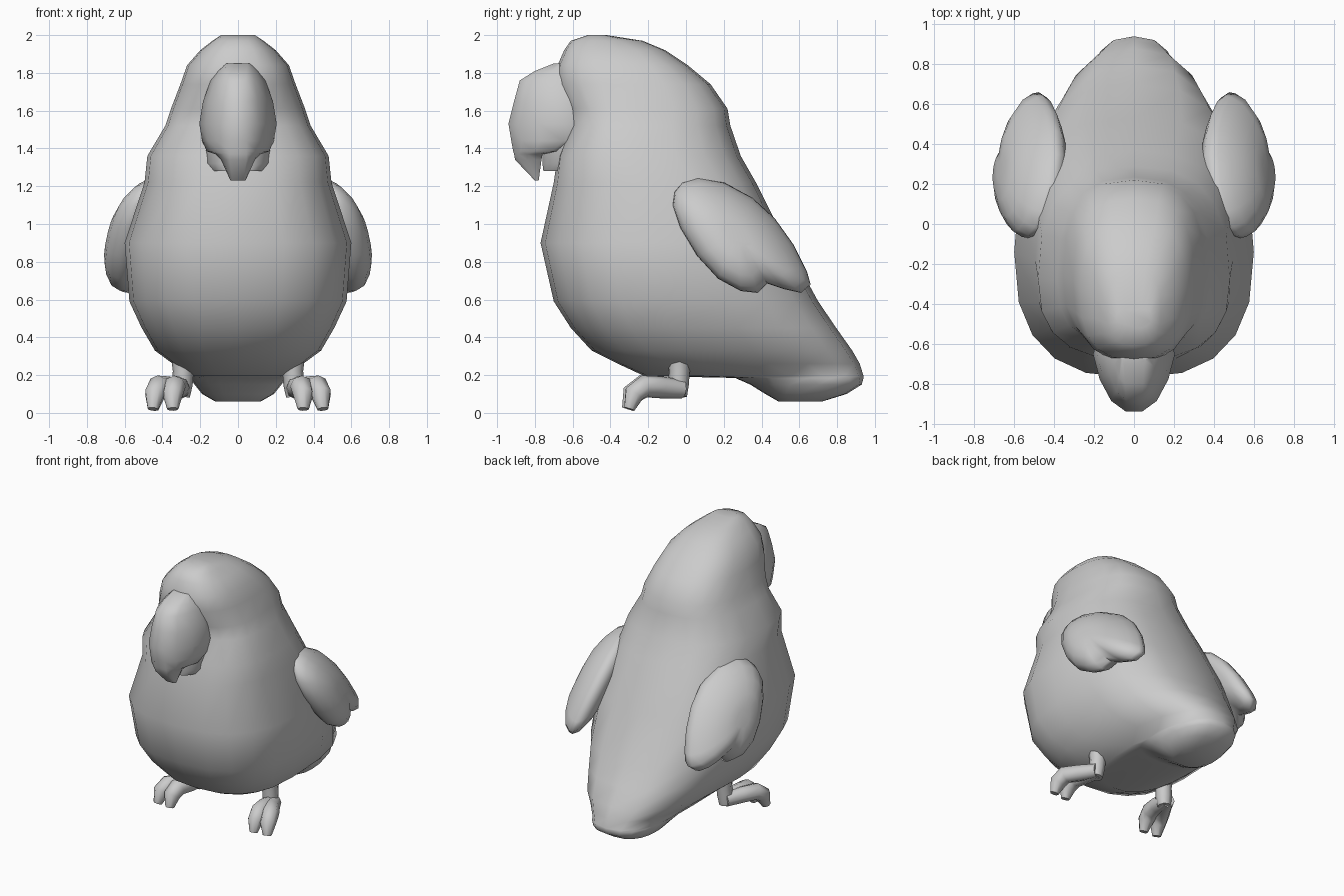
import bpy, bmesh, math


def finish(ob, angle=40):
    bpy.ops.object.select_all(action='DESELECT')
    ob.select_set(True)
    bpy.context.view_layer.objects.active = ob
    bpy.ops.object.shade_smooth_by_angle(angle=math.radians(angle))


def loft(name, rings, angle=40):
    """Skin a stack of equal-length closed rings and cap both ends."""
    bm = bmesh.new()
    vs = [[bm.verts.new(p) for p in r] for r in rings]
    n = len(vs[0])
    for a, b in zip(vs, vs[1:]):
        for i in range(n):
            j = (i + 1) % n
            bm.faces.new((a[i], a[j], b[j], b[i]))
    bm.faces.new(vs[0])
    bm.faces.new(vs[-1])
    bmesh.ops.recalc_face_normals(bm, faces=bm.faces)
    me = bpy.data.meshes.new(name)
    bm.to_mesh(me)
    bm.free()
    ob = bpy.data.objects.new(name, me)
    bpy.context.collection.objects.link(ob)
    finish(ob, angle)
    return ob


def spow(v, e):
    return math.copysign(abs(v) ** e, v)


def body_ring(z, front, back, mid, w, n=20, e=0.78):
    pts = []
    for i in range(n):
        a = 2 * math.pi * i / n
        c, s = spow(math.cos(a), e), spow(math.sin(a), e)
        pts.append((w * c, mid + s * ((back - mid) if s > 0 else (mid - front)), z))
    return pts


# Body, head and tail: level sections of (z, front y, back y, widest y, half width)
sections = [
    (0.06, 0.49, 0.72, 0.60, 0.12), (0.10, 0.42, 0.85, 0.60, 0.19),
    (0.15, 0.34, 0.93, 0.55, 0.23), (0.185, 0.26, 0.94, 0.45, 0.255),
    (0.195, -0.22, 0.94, 0.30, 0.27), (0.26, -0.36, 0.92, 0.10, 0.345),
    (0.33, -0.50, 0.88, 0.00, 0.44), (0.45, -0.61, 0.795, -0.08, 0.51),
    (0.59, -0.70, 0.70, -0.12, 0.575), (0.90, -0.77, 0.53, -0.14, 0.60),
    (1.22, -0.70, 0.37, -0.18, 0.495), (1.36, -0.68, 0.29, -0.28, 0.48),
    (1.52, -0.62, 0.235, -0.28, 0.385), (1.61, -0.63, 0.22, -0.26, 0.355),
    (1.74, -0.69, 0.13, -0.28, 0.305), (1.84, -0.68, 0.01, -0.33, 0.27),
    (1.92, -0.645, -0.11, -0.36, 0.20), (1.97, -0.61, -0.23, -0.43, 0.135),
    (2.00, -0.52, -0.42, -0.47, 0.09)]
loft("body", [body_ring(*s) for s in sections], 45)


# Beak: wedge sections with a narrow flat ridge at the front
def beak_ring(z, front, back, w, ridge):
    d = back - front
    half = [(ridge, front), (ridge + (w - ridge) * 0.45, front + d * 0.15),
            (ridge + (w - ridge) * 0.8, front + d * 0.45), (w, front + d * 0.8), (w * 0.9, back)]
    return [(x, y, z) for x, y in half] + [(-x, y, z) for x, y in reversed(half)]


loft("upper_beak", [beak_ring(*s) for s in [
    (1.85, -0.70, -0.60, 0.07, 0.05), (1.81, -0.80, -0.60, 0.11, 0.045),
    (1.76, -0.88, -0.60, 0.145, 0.04), (1.65, -0.91, -0.59, 0.185, 0.04),
    (1.53, -0.94, -0.58, 0.205, 0.04), (1.44, -0.925, -0.58, 0.19, 0.045),
    (1.385, -0.915, -0.66, 0.165, 0.045), (1.37, -0.91, -0.76, 0.12, 0.045),
    (1.34, -0.905, -0.765, 0.09, 0.045), (1.23, -0.80, -0.78, 0.04, 0.03)]])
loft("lower_beak", [beak_ring(*s) for s in [
    (1.28, -0.755, -0.60, 0.14, 0.06), (1.32, -0.76, -0.60, 0.175, 0.07),
    (1.44, -0.76, -0.60, 0.18, 0.07)]])

# Wings: notched outline (y, z) pillowed about a leaning plane
outline = [(-0.06, 1.17), (-0.02, 1.22), (0.06, 1.245), (0.2, 1.22), (0.35, 1.14),
           (0.47, 1.03), (0.57, 0.89), (0.64, 0.75), (0.66, 0.68), (0.61, 0.635), (0.52, 0.655),
           (0.43, 0.685), (0.38, 0.635), (0.29, 0.645), (0.17, 0.71), (0.06, 0.83),
           (-0.03, 0.98), (-0.07, 1.10)]
cy, cz = 0.28, 0.94
profile = [(0.3, -0.10), (0.7, -0.08), (0.93, -0.04), (1.0, 0.0), (0.985, 0.03),
           (0.9, 0.08), (0.7, 0.13), (0.45, 0.165), (0.2, 0.175)]


def wing_ring(side, k, bulge):
    pts = []
    for y, z in outline:
        y, z = cy + (y - cy) * k, cz + (z - cz) * k
        x = 0.60 - 0.30 * (y - 0.3) - 0.39 * (z - 0.64) + bulge
        pts.append((side * x, y, z))
    return pts


# Legs and toes: tapered tubes given as (x, y, z, radius)
def tube(name, pts):
    cu = bpy.data.curves.new(name, 'CURVE')
    cu.dimensions = '3D'
    cu.bevel_depth = 1.0
    cu.bevel_resolution = 2
    cu.use_fill_caps = True
    sp = cu.splines.new('POLY')
    sp.points.add(len(pts) - 1)
    for p, (x, y, z, r) in zip(sp.points, pts):
        p.co = (x, y, z, 1)
        p.radius = r
    ob = bpy.data.objects.new(name, cu)
    bpy.context.collection.objects.link(ob)
    bpy.ops.object.select_all(action='DESELECT')
    ob.select_set(True)
    bpy.context.view_layer.objects.active = ob
    bpy.ops.object.convert(target='MESH')
    finish(bpy.context.object, 50)


limbs = {
    "leg": [(0.29, -0.035, 0.30, 0.065), (0.29, -0.035, 0.22, 0.055), (0.295, -0.04, 0.15, 0.055),
            (0.30, -0.04, 0.085, 0.045)],
    "inner_toe": [(0.30, -0.02, 0.125, 0.05), (0.315, -0.13, 0.135, 0.058),
                  (0.335, -0.23, 0.14, 0.06), (0.345, -0.285, 0.10, 0.056),
                  (0.345, -0.31, 0.02, 0.03)],
    "outer_toe": [(0.31, -0.02, 0.125, 0.05), (0.365, -0.13, 0.135, 0.058),
                  (0.42, -0.22, 0.14, 0.06), (0.44, -0.275, 0.10, 0.056),
                  (0.45, -0.30, 0.02, 0.03)]}

for side, label in ((-1, "left"), (1, "right")):
    loft(label + "_wing", [wing_ring(side, *p) for p in profile], 60)
    for part, pts in limbs.items():
        tube(label + "_" + part, [(side * x, y, z, r) for x, y, z, r in pts])
